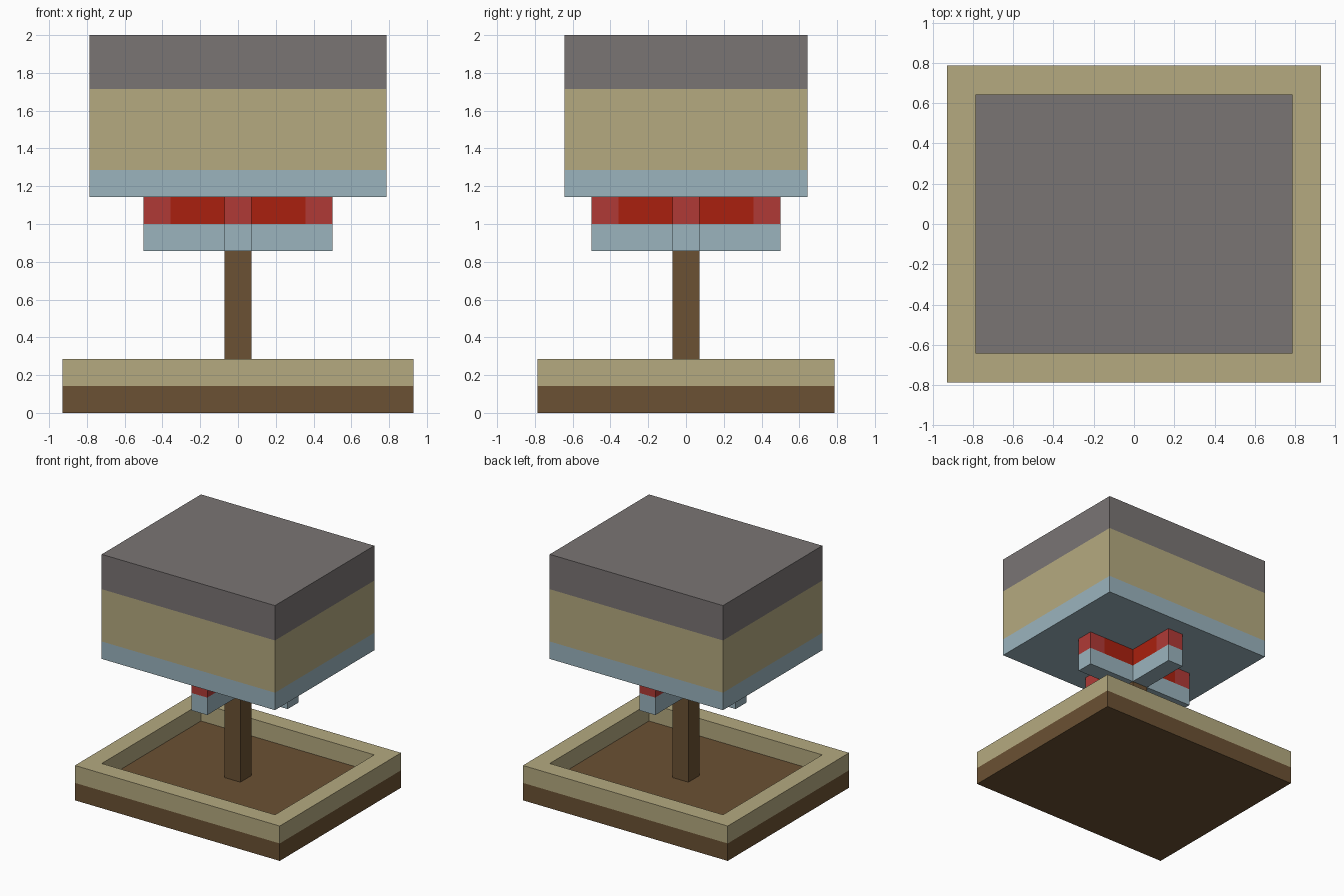
import bpy
import bmesh
from mathutils import Matrix, Vector

if "Cube" in bpy.data.objects:
    bpy.data.objects.remove(bpy.data.objects["Cube"], do_unlink=True)

UNIT = 1 / 7  # every part sits on this block grid


def make_material(name, rgb):
    color = [((c / 255 + 0.055) / 1.055) ** 2.4 for c in rgb] + [1]
    mat = bpy.data.materials.new(name)
    mat.use_nodes = True
    mat.diffuse_color = color
    bsdf = mat.node_tree.nodes["Principled BSDF"]
    bsdf.inputs["Base Color"].default_value = color
    bsdf.inputs["Roughness"].default_value = 0.9
    return mat


brown = make_material("brown wood", (107, 81, 51))
tan = make_material("tan", (181, 170, 128))
grey = make_material("warm grey", (122, 117, 116))
blue = make_material("pale blue", (155, 180, 190))
red = make_material("bright red", (170, 32, 14))
soft_red = make_material("soft red", (176, 58, 54))


def rectangle(width, depth):
    x, y = width / 2, depth / 2
    return [(-x, -y), (x, -y), (x, y), (-x, y)]


def banded_prism(outline, levels, bottom=True, top=True):
    """Upright prism whose walls are split at each level, one material per band."""
    bm = bmesh.new()
    rings = [[bm.verts.new((x, y, z)) for x, y in outline] for z in levels]
    count = len(outline)
    for band, (low, high) in enumerate(zip(rings, rings[1:])):
        for i in range(count):
            j = (i + 1) % count
            bm.faces.new((low[i], low[j], high[j], high[i])).material_index = band
    if bottom:
        bm.faces.new(rings[0][::-1])
    if top:
        bm.faces.new(rings[-1]).material_index = len(levels) - 2
    bm.normal_update()
    return bm


def finish(name, bm, materials):
    bmesh.ops.scale(bm, vec=(UNIT, UNIT, UNIT), verts=bm.verts)
    mesh = bpy.data.meshes.new(name)
    bm.to_mesh(mesh)
    bm.free()
    for mat in materials:
        mesh.materials.append(mat)
    obj = bpy.data.objects.new(name, mesh)
    bpy.context.collection.objects.link(obj)
    return obj


# Base tray: brown floor with a raised tan rim
tray = banded_prism(rectangle(13, 11), (0, 1, 2))
tray.faces.ensure_lookup_table()
floor = tray.faces[-1]
bmesh.ops.inset_region(tray, faces=[floor], thickness=1, use_even_offset=True)
walls = bmesh.ops.extrude_discrete_faces(tray, faces=[floor])
floor = walls["faces"][0]
bmesh.ops.translate(tray, vec=(0, 0, -1), verts=floor.verts)
floor.material_index = 0
finish("base_tray", tray, (brown, tan))

# Post
finish("post", banded_prism(rectangle(1, 1), (1, 6), False, False), (brown,))

# Cross-shaped bracket: blue below, red above with softer red arm tips
arm = ((2.5, -0.5), (3.5, -0.5), (3.5, 0.5), (2.5, 0.5), (0.5, 0.5))
cross = []
for turn in range(4):
    spin = Matrix.Rotation(turn * 1.5707963, 2)
    cross += [tuple(spin @ Vector(p)) for p in arm]
bracket = banded_prism(cross, (6, 7, 8), top=False)
for face in bracket.faces:
    center = face.calc_center_median()
    if center.z > 7 and max(abs(center.x), abs(center.y)) > 2.5:
        face.material_index = 2
finish("cross_bracket", bracket, (blue, red, soft_red))

# Large banded head block
finish("head_block", banded_prism(rectangle(11, 9), (8, 9, 12, 14)), (blue, tan, grey))
